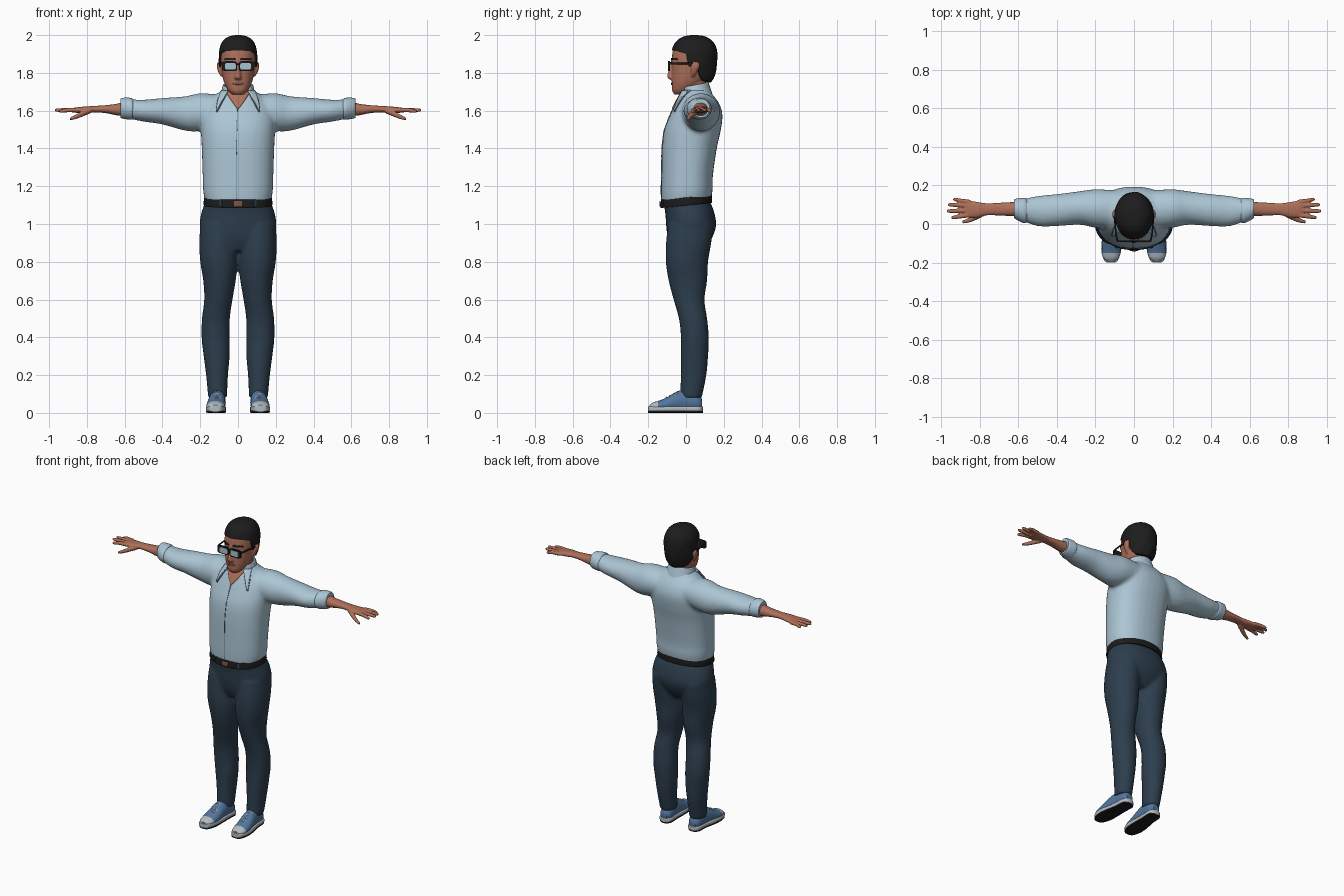
import bpy, bmesh, math
from mathutils import Vector
from mathutils.bvhtree import BVHTree

cube = bpy.data.objects.get("Cube")
if cube:
    bpy.data.objects.remove(cube, do_unlink=True)


def material(name, *rgb):
    mat = bpy.data.materials.new(name)
    mat.use_nodes = True
    mat.diffuse_color = (*rgb, 1)
    shader = next(n for n in mat.node_tree.nodes if n.type == "BSDF_PRINCIPLED")
    shader.inputs["Base Color"].default_value = (*rgb, 1)
    shader.inputs["Roughness"].default_value = 0.8
    return mat


SKIN = material("skin", .42, .16, .10)
LIPS = material("dark_skin", .22, .08, .055)
HAIR = material("hair_black", .012, .012, .012)
SHIRT = material("shirt_blue", .41, .56, .66)
SEAM = material("shirt_seam", .13, .2, .25)
NAVY = material("trouser_navy", .026, .048, .075)
BLACK = material("leather_black", .012, .011, .011)
DENIM = material("shoe_blue", .085, .18, .34)
RUBBER = material("rubber_white", .45, .5, .54)
LENS = material("lens_blue", .38, .55, .65)


def resample(rows, steps=4):
    """Smooth curve through every column of a station table."""
    out = []
    for i in range(len(rows) - 1):
        quad = [rows[max(i - 1, 0)], rows[i], rows[i + 1], rows[min(i + 2, len(rows) - 1)]]
        for s in range(steps):
            t = s / steps
            out.append([b + .5 * t * (c - a + t * (2*a - 5*b + 4*c - d + t * (3*(b - c) + d - a)))
                        for a, b, c, d in zip(*quad)])
    return out + [list(rows[-1])]


def loft(bm, axis, rows, power=2, side=1, sides=32, caps=True):
    """Skin rings (position, centre a, centre b, radius a, radius b) along an axis."""
    rings = []
    for p, ca, cb, ra, rb in resample(rows):
        ring = []
        for k in range(sides):
            c, s = math.cos(k * math.tau / sides), math.sin(k * math.tau / sides)
            a = ca + ra * math.copysign(abs(c) ** (2 / power), c)
            b = cb + rb * math.copysign(abs(s) ** (2 / power), s)
            x, y, z = {"x": (p, a, b), "y": (a, p, b), "z": (a, b, p)}[axis]
            ring.append(bm.verts.new((x * side, y, z)))
        rings.append(ring)
    bridge(bm, rings)
    if caps:
        bm.faces.new(rings[0])
        bm.faces.new(rings[-1])


def bridge(bm, rings, closed=True):
    for low, high in zip(rings, rings[1:]):
        for k in range(len(low) if closed else len(low) - 1):
            n = (k + 1) % len(low)
            bm.faces.new((low[k], low[n], high[n], high[k]))


def finish(bm, name, *mats, voxel=0, smooth=4, mirror=False, solid=0):
    bmesh.ops.recalc_face_normals(bm, faces=bm.faces)
    mesh = bpy.data.meshes.new(name)
    bm.to_mesh(mesh)
    bm.free()
    for mat in mats:
        mesh.materials.append(mat)
    mesh.shade_smooth()
    mesh.set_sharp_from_angle(angle=math.radians(45))
    obj = bpy.data.objects.new(name, mesh)
    bpy.context.collection.objects.link(obj)
    if mirror:
        obj.modifiers.new("Mirror", "MIRROR").use_clip = False
    if solid:
        mod = obj.modifiers.new("Solidify", "SOLIDIFY")
        mod.thickness, mod.offset = solid, 0
    if voxel:
        mod = obj.modifiers.new("Remesh", "REMESH")
        mod.mode, mod.voxel_size, mod.use_smooth_shade = "VOXEL", voxel, True
        mod = obj.modifiers.new("Smooth", "SMOOTH")
        mod.factor, mod.iterations = .5, smooth
    return obj


def part(name, mat, axis, rows, power=2, **options):
    bm = bmesh.new()
    loft(bm, axis, rows, power)
    return finish(bm, name, mat, **options)


def drape(name, target, mat, rows, lift=.004, solid=.005, mirror=False):
    """Thin patch of (height, x start, x end) rows laid on the front of a part."""
    tree = BVHTree.FromObject(target, bpy.context.evaluated_depsgraph_get())
    bm, grid, columns = bmesh.new(), [], 8
    for z, x0, x1 in resample(rows):
        line = []
        for k in range(columns + 1):
            x = x0 + (x1 - x0) * k / columns
            hit = tree.ray_cast(Vector((x, -1, z)), Vector((0, 1, 0)))[0]
            y = min(hit.y, .04) if hit else .02
            line.append(bm.verts.new((x, y - lift, z)))
        grid.append(line)
    bridge(bm, grid, closed=False)
    return finish(bm, name, mat, mirror=mirror, solid=solid)


# Shirt body and sleeves, blended into one surface
bm = bmesh.new()
loft(bm, "z", [(1.11, 0, .002, .172, .13), (1.17, 0, .005, .184, .136), (1.25, 0, .006, .187, .136),
               (1.4, 0, .018, .192, .145), (1.5, 0, .035, .197, .15), (1.58, 0, .055, .195, .138),
               (1.64, 0, .06, .165, .115), (1.69, 0, .055, .11, .082), (1.72, 0, .05, .07, .06)], 2.3)
for v in bm.verts:
    if v.co.z < 1.2:
        v.co.z += .1 * v.co.y
for side in (1, -1):
    loft(bm, "x", [(.1, .075, 1.6, .1, .085), (.2, .08, 1.592, .1, .1), (.28, .083, 1.585, .087, .091),
                   (.4, .072, 1.597, .083, .07), (.5, .067, 1.6, .078, .058), (.6, .074, 1.612, .05, .05)], side=side)
shirt = finish(bm, "shirt", SHIRT, voxel=.01, smooth=8)
part("rolled_cuffs", SHIRT, "x", [(.555, .07, 1.608, .06, .053), (.57, .07, 1.61, .066, .058),
     (.61, .077, 1.613, .054, .055), (.622, .08, 1.613, .046, .05)], mirror=True)

# Collar band, open at the throat
bm = bmesh.new()
loft(bm, "z", [(1.66, 0, .05, .1, .09), (1.7, 0, .048, .086, .08), (1.74, 0, .045, .076, .07)], caps=False)
bmesh.ops.delete(bm, geom=[f for f in bm.faces if f.calc_center_median().y < -.005], context="FACES")
for v in bm.verts:
    v.co.z += .2 * (v.co.y - .07)
finish(bm, "collar_band", SHIRT, solid=.008)

# Throat opening, collar wings and button placket
drape("throat", shirt, SKIN, [(1.61, -.003, .003), (1.65, -.033, .033), (1.7, -.066, .066)])
drape("collar_wings", shirt, SHIRT, [(1.6, .111, .115), (1.65, .084, .107), (1.705, .052, .088)],
      lift=.01, solid=.009, mirror=True)
drape("wing_edges", shirt, SEAM, [(1.593, .109, .117), (1.65, .079, .11), (1.7, .052, .09)],
      lift=.004, solid=.003, mirror=True)
drape("placket_seam", shirt, SEAM, [(1.125, -.011, -.007), (1.35, -.011, -.007), (1.61, -.005, -.001)],
      lift=.002, solid=.003)

# Trousers
bm = bmesh.new()
loft(bm, "z", [(.86, 0, .01, .12, .08), (.92, 0, .02, .18, .115), (.99, 0, .027, .203, .132),
               (1.06, 0, .02, .194, .13), (1.12, 0, .002, .172, .125)], 2.2)
for side in (1, -1):
    loft(bm, "z", [(.08, .108, .027, .05, .057), (.2, .111, .04, .058, .068), (.3, .113, .045, .069, .072),
                   (.4, .118, .047, .075, .074), (.5, .117, .037, .074, .075), (.6, .104, .016, .075, .082),
                   (.7, .098, .01, .086, .102), (.8, .101, .005, .099, .112), (.9, .105, .014, .1, .12),
                   (1, .1, .025, .1, .12)], side=side)
finish(bm, "trousers", NAVY, voxel=.009, smooth=6)

# Belt, buckle and belt loops, sloping down towards the front
bm = bmesh.new()
loft(bm, "z", [(1.098, 0, .002, .18, .135), (1.105, 0, .002, .182, .137),
               (1.135, 0, .002, .18, .135), (1.142, 0, .002, .176, .132)], 2.2, sides=64)
for v in bm.verts:
    v.co.z += .1 * v.co.y
belt = finish(bm, "belt", BLACK)
drape("buckle", belt, LIPS, [(1.092, -.022, .022), (1.122, -.022, .022)])
drape("belt_loops", belt, NAVY, [(1.085, .085, .097), (1.125, .085, .097)], mirror=True)

# Forearms, palms, fingers and thumbs
bm = bmesh.new()
loft(bm, "x", [(.58, .077, 1.612, .04, .042), (.64, .077, 1.606, .036, .031), (.7, .077, 1.608, .033, .021),
               (.76, .076, 1.608, .031, .017), (.81, .074, 1.605, .04, .017), (.86, .078, 1.603, .045, .014),
               (.875, .08, 1.602, .042, .011)], 2.2)
for y, spread, tip, z in ((.046, -.012, .945, 1.597), (.07, -.003, .968, 1.603),
                          (.094, .006, .962, 1.603), (.114, .013, .935, 1.598)):
    loft(bm, "x", [(.85, y, 1.603, .012, .012), (.9, y + spread / 2, 1.603, .0115, .0115),
                   (tip - .01, y + spread, z, .0095, .009), (tip + .002, y + spread, z, .005, .005)], sides=16)
loft(bm, "x", [(.78, .06, 1.6, .02, .014), (.82, .036, 1.585, .016, .015),
               (.86, .018, 1.567, .012, .012), (.89, .01, 1.556, .007, .007)], sides=16)
finish(bm, "forearms_and_hands", SKIN, voxel=.004, smooth=3, mirror=True)

# Head with neck, nose and ears
bm = bmesh.new()
loft(bm, "z", [(1.685, 0, -.03, .028, .03), (1.705, 0, -.02, .05, .053), (1.74, 0, .003, .07, .078),
               (1.78, 0, .02, .082, .095), (1.83, 0, .03, .089, .105), (1.88, 0, .035, .092, .11),
               (1.93, 0, .04, .088, .106), (1.97, 0, .04, .06, .08)], 2.2)
loft(bm, "z", [(1.62, 0, .05, .068, .06), (1.68, 0, .047, .062, .06), (1.78, 0, .05, .06, .06)])
loft(bm, "z", [(1.762, 0, -.068, .012, .012), (1.775, 0, -.08, .019, .018), (1.8, 0, -.08, .013, .016),
               (1.84, 0, -.07, .009, .014), (1.87, 0, -.065, .012, .012)], sides=16)
loft(bm, "x", [(-.06, -.04, 1.868, .01, .008), (0, -.068, 1.866, .012, .011), (.06, -.04, 1.868, .01, .008)])
for side in (1, -1):
    loft(bm, "z", [(1.78, .084, .036, .006, .008), (1.8, .092, .042, .011, .015), (1.83, .099, .048, .013, .024),
                   (1.85, .1, .052, .011, .02), (1.858, .098, .052, .006, .01)], side=side, sides=16)
head = finish(bm, "head", SKIN, voxel=.005, smooth=3)
drape("mouth", head, LIPS, [(1.737, -.014, .014), (1.743, -.028, .028), (1.75, -.02, .02)], lift=.002, solid=.003)
drape("eyebrows", head, HAIR, [(1.868, .016, .068), (1.874, .014, .07), (1.88, .02, .062)],
      lift=.003, solid=.004, mirror=True)

# Hair shell, with a hairline that dips at the sideburns and the nape
HAIRLINE = [(-1, 1.918), (-.75, 1.915), (-.36, 1.9), (-.28, 1.835), (-.14, 1.83), (-.08, 1.86),
            (.1, 1.858), (.22, 1.79), (.5, 1.76), (1, 1.75)]


def hairline(d):
    for (a, za), (b, zb) in zip(HAIRLINE, HAIRLINE[1:]):
        if d <= b:
            return za + (zb - za) * max(0, (d - a) / (b - a))
    return zb


bm = bmesh.new()
rings, levels, around = [], 24, 96
for i in range(levels + 2):
    t, ring = min(max(i, .2) / levels, 1), []
    for k in range(around):
        c, s = math.cos(k * math.tau / around), math.sin(k * math.tau / around)
        z = 2 - (2 - hairline(s)) * t * t
        h = (z - 1.885) / (.115 if z > 1.885 else .17)
        f = (1 - abs(h) ** 2.5) ** .4 * (.82 if i > levels else 1)
        wave = 1 + .012 * math.sin(9 * c + 40 * z) * t
        ring.append(bm.verts.new((.102 * f * c * wave, .045 + .121 * f * s * wave, z)))
    rings.append(ring)
bridge(bm, rings)
bm.faces.new(rings[0])
finish(bm, "hair", HAIR)

# Glasses
part("glasses_frames", BLACK, "y", [(-.094, .045, 1.836, .041, .026), (-.085, .045, 1.836, .041, .026)], 5, mirror=True)
part("lenses", LENS, "y", [(-.096, .04, 1.835, .029, .018), (-.09, .04, 1.835, .029, .018)], 4, mirror=True)
part("glasses_bridge", BLACK, "x", [(-.012, -.091, 1.845, .004, .004), (.012, -.091, 1.845, .004, .004)])
part("glasses_arms", BLACK, "y", [(-.09, .084, 1.85, .006, .007), (-.06, .092, 1.85, .004, .006),
     (0, .098, 1.85, .004, .005), (.05, .102, 1.846, .004, .005)], mirror=True)

# Shoes: upper with pale toe cap, sidewall, tread and laces
bm = bmesh.new()
loft(bm, "y", [(-.193, .119, .03, .02, .012), (-.175, .119, .034, .039, .021), (-.14, .118, .037, .048, .029),
               (-.1, .116, .044, .049, .039), (-.05, .112, .058, .045, .054), (0, .108, .062, .042, .06),
               (.06, .105, .052, .039, .045), (.085, .105, .045, .022, .03)])
for f in bm.faces:
    f.material_index = int(f.calc_center_median().y < -.15)
finish(bm, "shoe_uppers", DENIM, RUBBER, mirror=True)
for name, mat, z, height, grow in (("shoe_sidewalls", RUBBER, .021, .014, 0), ("shoe_treads", BLACK, .006, .006, -.001)):
    part(name, mat, "y", [(y, x, z, w + grow, height) for y, x, w in
         ((-.2, .119, .018), (-.188, .119, .036), (-.14, .118, .051), (-.08, .115, .051), (0, .108, .043),
          (.06, .105, .042), (.08, .105, .032), (.089, .105, .015))], 5, mirror=True)
for i in range(4):
    y, z = -.045 - .02 * i, .112 - .0105 * i
    part(f"shoe_lace_{i + 1}", RUBBER, "x", [(.09, y, z - .01, .004, .004), (.114, y, z, .004, .005),
         (.138, y, z - .01, .004, .004)], mirror=True)
